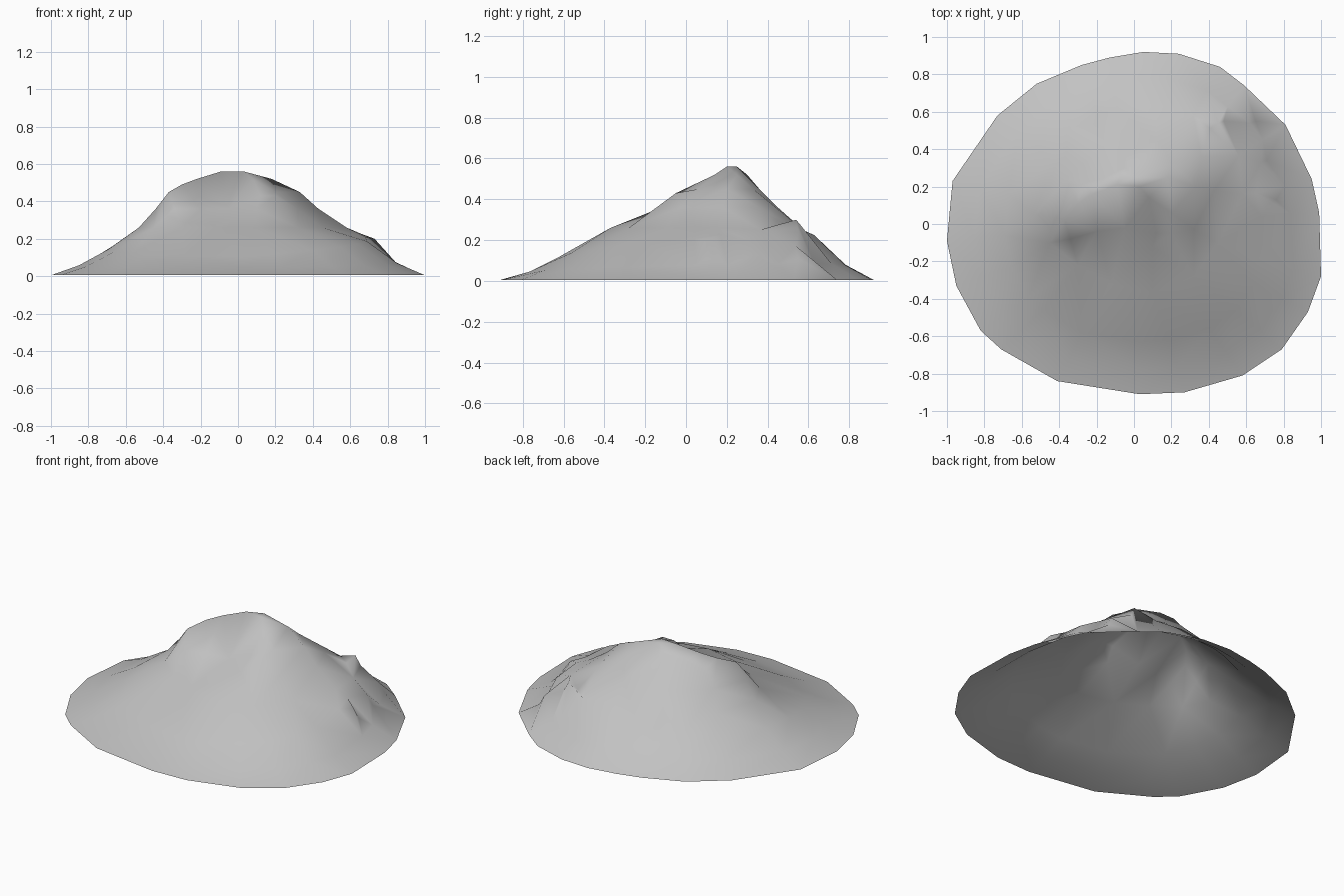
import bpy
import bmesh
from mathutils import Vector
from mathutils.geometry import delaunay_2d_cdt

default_cube = bpy.data.objects.get("Cube")
if default_cube:
    bpy.data.objects.remove(default_cube, do_unlink=True)


def make_material(name, colour):
    material = bpy.data.materials.new(name)
    material.use_nodes = True
    material.diffuse_color = colour
    material.node_tree.nodes["Principled BSDF"].inputs["Base Color"].default_value = colour
    return material


# Outline of the foot of the mountain, counter-clockwise
foot = [(.05, .92), (-.13, .89), (-.28, .85), (-.52, .75), (-.73, .58), (-.97, .23),
        (-1, -.09), (-.95, -.33), (-.82, -.57), (-.71, -.67), (-.41, -.84), (.03, -.91),
        (.27, -.9), (.58, -.81), (.79, -.67), (.93, -.47), (1, -.28), (.99, .06),
        (.95, .24), (.81, .53), (.59, .74), (.46, .84), (.24, .91)]

# Upper contour lines
summit = [(-.09, .21), (.01, .25), (.03, .2)]
shoulder = [(-.22, .16), (.18, .25), (-.05, .3), (.08, .14)]
brow = [(-.3, .11), (-.17, .24)]
crest = [(-.37, .02), (-.28, .22), (-.05, .36), (.2, .33), (.33, .2), (.2, .06)]
spur = [(.12, -.05), (.2, -.05)]
upper_slope = [(-.44, .04), (-.36, .24), (-.15, .43), (.12, .45), (.36, .36), (.43, .18),
               (.32, -.03), (.1, -.12), (-.05, -.02), (-.2, -.04), (-.34, -.08)]
middle_slope = [(-.53, .05), (-.44, .33), (-.2, .53), (.12, .55), (.58, .16), (.45, -.1),
                (.32, -.28), (.1, -.37), (-.12, -.32), (-.3, -.22), (-.45, -.1)]

# Steep broken ledge on the back left flank: top edge, and the drop to its foot
ledge_top = [(.45, .54, .3), (.62, .54, .17), (.68, .33, .19), (.73, .12, .2)]
ledge_step = Vector((.03, .01, -.06))

points = [Vector((x, y, .005)) for x, y in foot]
for height, contour in ((.56, summit), (.52, shoulder), (.49, brow), (.45, crest),
                        (.43, spur), (.36, upper_slope), (.26, middle_slope)):
    points += [Vector((x, y, height)) for x, y in contour]

# Lower slopes follow the foot outline, higher towards the back and left
for x, y in foot:
    back, left = max(y, 0), max(x, 0)
    points.append(Vector((x * .85, y * .85, .06 + .02 * y + .015 * left)))
    points.append(Vector((x * .69, y * .69, .15 + .05 * y + .05 * left + .08 * back * left)))

for corner in ledge_top:
    top = Vector(corner)
    points += [top, top + ledge_step]


def terrain(name, points, rim_count, material):
    """Triangulate scattered heights inside the rim into one open sheet."""
    flat = [p.to_2d() for p in points]
    rim = list(range(rim_count))
    verts, _, faces, sources, _, _ = delaunay_2d_cdt(flat, [], [rim], 1, 1e-5)
    bm = bmesh.new()
    made = [bm.verts.new((v.x, v.y, points[src[0]].z))
            for v, src in zip(verts, sources)]
    for face in faces:
        bm.faces.new([made[i] for i in face])
    bm.normal_update()
    bmesh.ops.reverse_faces(bm, faces=[f for f in bm.faces if f.normal.z < 0])
    for face in bm.faces:
        face.smooth = True
    mesh = bpy.data.meshes.new(name)
    bm.to_mesh(mesh)
    bm.free()
    mesh.materials.append(material)
    obj = bpy.data.objects.new(name, mesh)
    bpy.context.collection.objects.link(obj)
    return obj


rock = make_material("pale_grey_rock", (.54, .54, .54, 1))
terrain("mountain", points, len(foot), rock)
